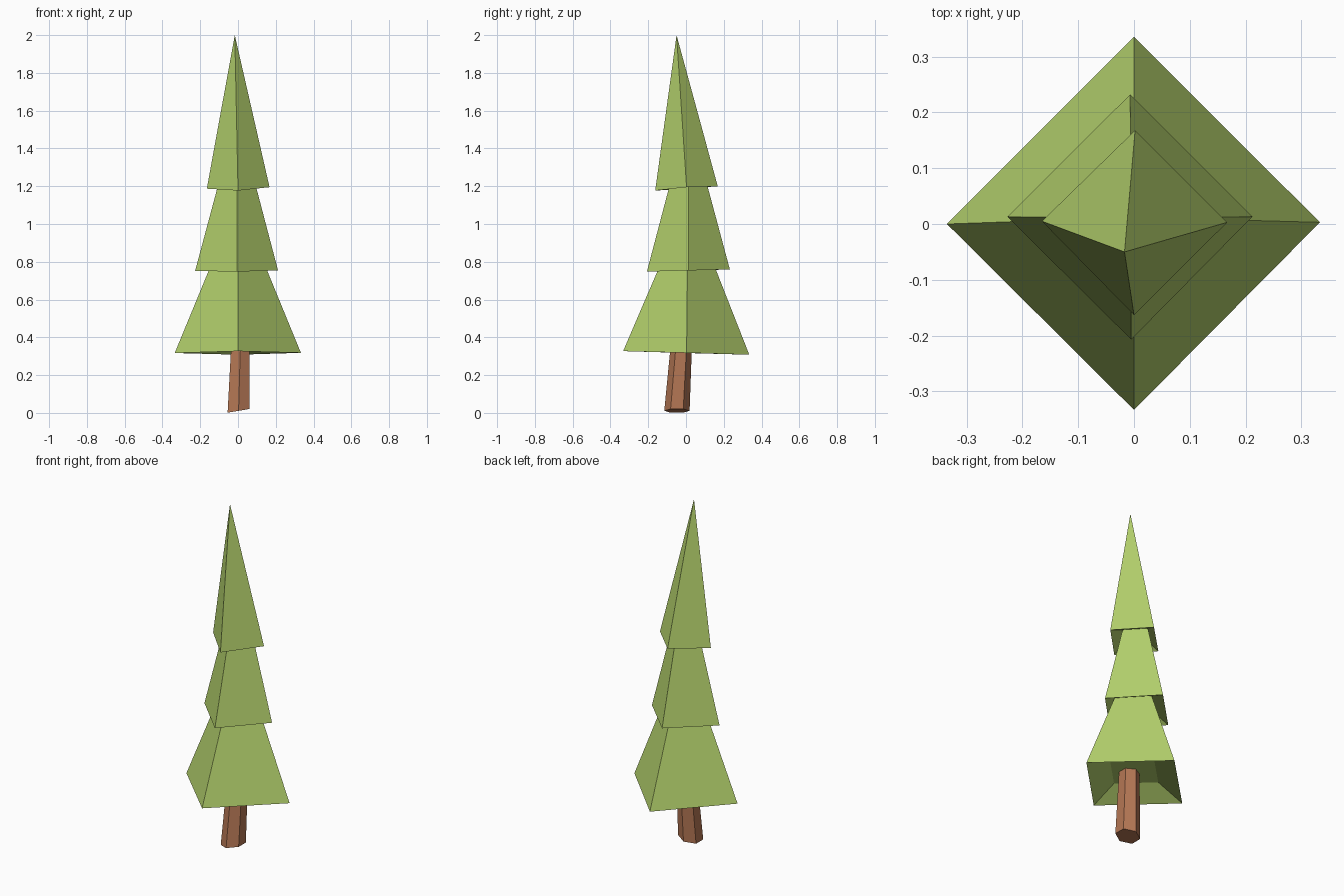
import bpy, bmesh, math
from mathutils import Vector

if "Cube" in bpy.data.objects:
    bpy.data.objects.remove(bpy.data.objects["Cube"])


def material(name, color):
    m = bpy.data.materials.new(name)
    m.diffuse_color = (*color, 1)
    m.use_nodes = True
    m.node_tree.nodes["Principled BSDF"].inputs["Base Color"].default_value = m.diffuse_color
    return m


green = material("leaf green", (0.45, 0.63, 0.15))
brown = material("bark brown", (0.46, 0.185, 0.09))


def loft(name, rings, mat):
    """Join rings of equal size; a one-point ring becomes an apex; ends are capped."""
    bm = bmesh.new()
    rows = [[bm.verts.new(p) for p in r] for r in rings]
    for a, b in zip(rows, rows[1:]):
        n = len(a)
        for i in range(n):
            j = (i + 1) % n
            if len(b) == 1:
                bm.faces.new((a[i], a[j], b[0]))
            else:
                bm.faces.new((a[i], a[j], b[j], b[i]))
    for row in (rows[0], rows[-1]):
        if len(row) > 2:
            bm.faces.new(row)
    bmesh.ops.recalc_face_normals(bm, faces=bm.faces)
    mesh = bpy.data.meshes.new(name)
    bm.to_mesh(mesh)
    bm.free()
    mesh.materials.append(mat)
    obj = bpy.data.objects.new(name, mesh)
    bpy.context.collection.objects.link(obj)
    return obj


def tier(name, rim, apex, cut):
    """Four-sided slightly crooked cone with a recessed underside."""
    rim = [Vector(p) for p in rim]
    apex = Vector(apex)
    mid = sum(rim, Vector()) / 4
    size = (rim[1] - rim[3]).length / 2
    recess = [mid + (p - mid) * 0.5 + Vector((0, 0, 0.2 * size)) for p in rim]
    top = [apex] if cut == 1 else [p.lerp(apex, cut) for p in rim]
    loft(name, [recess, rim, top], green)


# Foliage: rim corners in order front, right, back, left
tier("lower_branches",
     [(0, -0.333, 0.327), (0.333, 0.003, 0.318), (0, 0.335, 0.308), (-0.335, 0, 0.317)],
     (0, 0.012, 1.13), 0.62)
tier("middle_branches",
     [(-0.005, -0.207, 0.748), (0.212, 0.013, 0.754), (-0.007, 0.232, 0.76), (-0.227, 0.013, 0.752)],
     (-0.005, 0.012, 1.58), 0.6)
tier("top_branches",
     [(0, -0.163, 1.177), (0.167, 0.003, 1.195), (0.002, 0.168, 1.2), (-0.165, 0.005, 1.187)],
     (-0.017, -0.05, 2.0), 1)


# Trunk: leaning hexagonal post with a slanted foot
def hexagon(center, r, slant):
    c = Vector(center)
    ring = []
    for k in range(6):
        a = math.radians(90 + 60 * k)
        x, y = r * math.cos(a), r * math.sin(a)
        ring.append(c + Vector((x, y, slant * x)))
    return ring


loft("trunk", [hexagon((0.003, -0.048, 0.011), 0.067, 0.17),
               hexagon((0.014, -0.022, 0.4), 0.055, 0)], brown)
